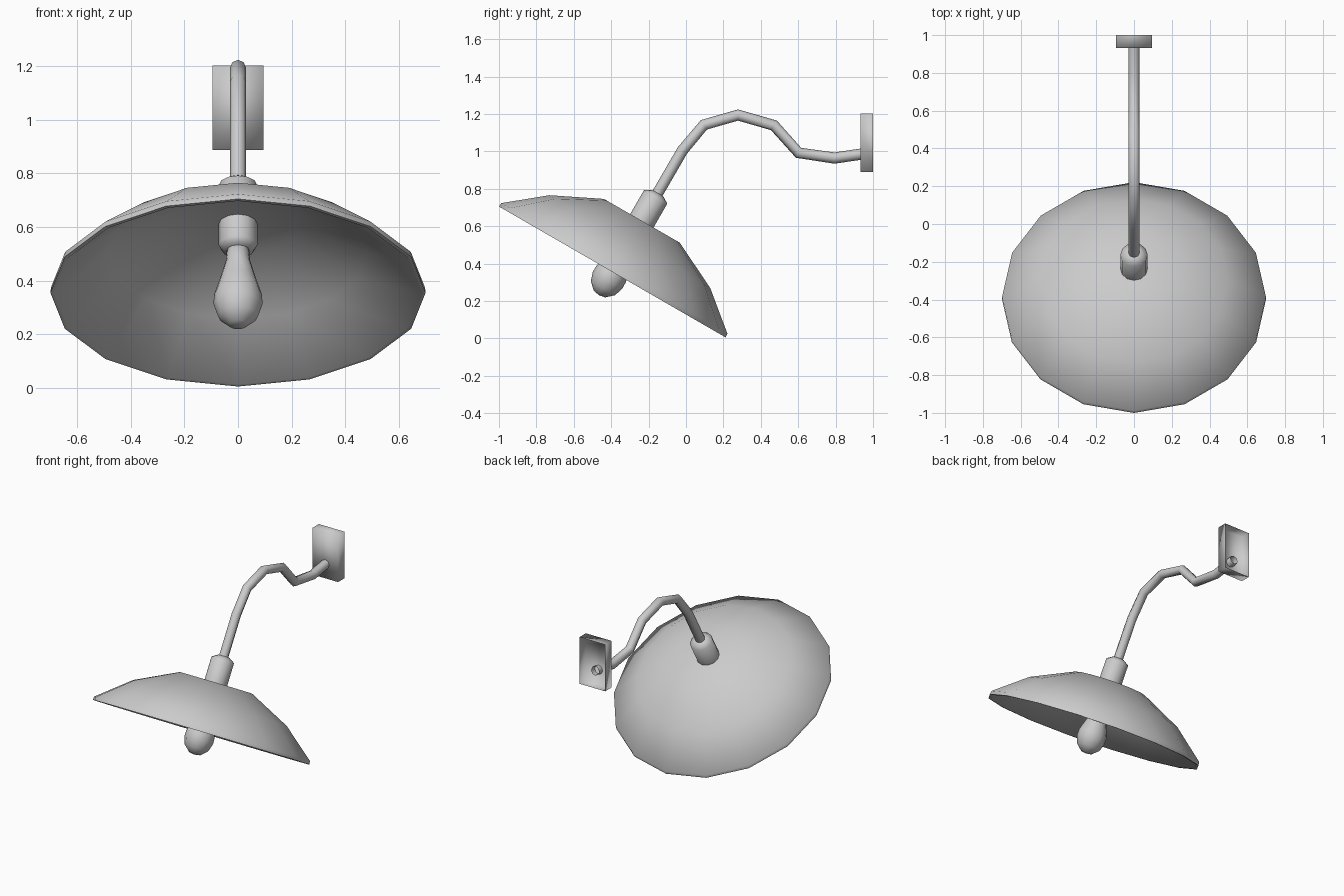
import bpy, bmesh
from math import radians, sin, cos, pi
from mathutils import Matrix

if "Cube" in bpy.data.objects:
    bpy.data.objects.remove(bpy.data.objects["Cube"])

# Tilted lamp-head frame: origin at the rim centre, local z along the lamp axis
HEAD = Matrix.Translation((0, -0.394, 0.355)) @ Matrix.Rotation(radians(-30), 4, 'X')


def finish(name, bm, matrix=None, angle=180):
    bmesh.ops.recalc_face_normals(bm, faces=bm.faces)
    me = bpy.data.meshes.new(name)
    bm.to_mesh(me)
    bm.free()
    ob = bpy.data.objects.new(name, me)
    bpy.context.collection.objects.link(ob)
    if matrix:
        ob.matrix_world = matrix
    bpy.ops.object.select_all(action='DESELECT')
    ob.select_set(True)
    bpy.context.view_layer.objects.active = ob
    bpy.ops.object.shade_smooth_by_angle(angle=radians(angle))
    return ob


def lathe(name, profile, sides, angle):
    """Revolve (radius, height) points about the lamp axis; radius 0 makes a pole."""
    bm = bmesh.new()
    rings = []
    for r, h in profile:
        if r == 0:
            rings.append([bm.verts.new((0, 0, h))] * sides)
        else:
            rings.append([bm.verts.new((r * cos(2 * pi * i / sides), r * sin(2 * pi * i / sides), h))
                          for i in range(sides)])
    for a, b in zip(rings, rings[1:]):
        for i in range(sides):
            j = (i + 1) % sides
            bm.faces.new(list(dict.fromkeys((a[i], a[j], b[j], b[i]))))
    return finish(name, bm, HEAD, angle)


# Thin flat-topped shade, outer skin then inner skin
lathe("shade", [(0, 0.316), (0.234, 0.316), (0.497, 0.187), (0.698, 0.022), (0.70, 0.0),
                (0.685, 0.0), (0.485, 0.168), (0.226, 0.297), (0, 0.297)], 16, 50)

# Socket passing through the shade
lathe("socket", [(0, 0.488), (0.036, 0.486), (0.072, 0.463), (0.072, 0.205),
                 (0.058, 0.183), (0, 0.18)], 12, 60)

# Light bulb
lathe("bulb", [(0, 0.21), (0.04, 0.21), (0.045, 0.14), (0.068, 0.06), (0.09, -0.01),
               (0.091, -0.05), (0.075, -0.1), (0.035, -0.137), (0, -0.143)], 12, 180)

# Bent arm: 8-sided open tube
path = [(-0.19, 0.71), (-0.019, 1.005), (0.096, 1.142), (0.278, 1.194),
        (0.47, 1.139), (0.602, 0.992), (0.794, 0.964), (0.97, 0.99)]
cu = bpy.data.curves.new("arm", 'CURVE')
cu.dimensions = '3D'
cu.bevel_depth = 0.03
cu.bevel_resolution = 2
sp = cu.splines.new('POLY')
sp.points.add(len(path) - 1)
for p, (y, z) in zip(sp.points, path):
    p.co = (0, y, z, 1)
sp.use_smooth = True
arm = bpy.data.objects.new("arm", cu)
bpy.context.collection.objects.link(arm)

# Wall plate: box with an open back
bm = bmesh.new()
bmesh.ops.create_cube(bm, size=1, matrix=Matrix.Translation((0, 0.966, 1.046))
                      @ Matrix.Diagonal((0.192, 0.068, 0.315, 1)))
back = max(bm.faces, key=lambda f: f.calc_center_median().y)
bmesh.ops.delete(bm, geom=[back], context='FACES_ONLY')
finish("wall_plate", bm)
